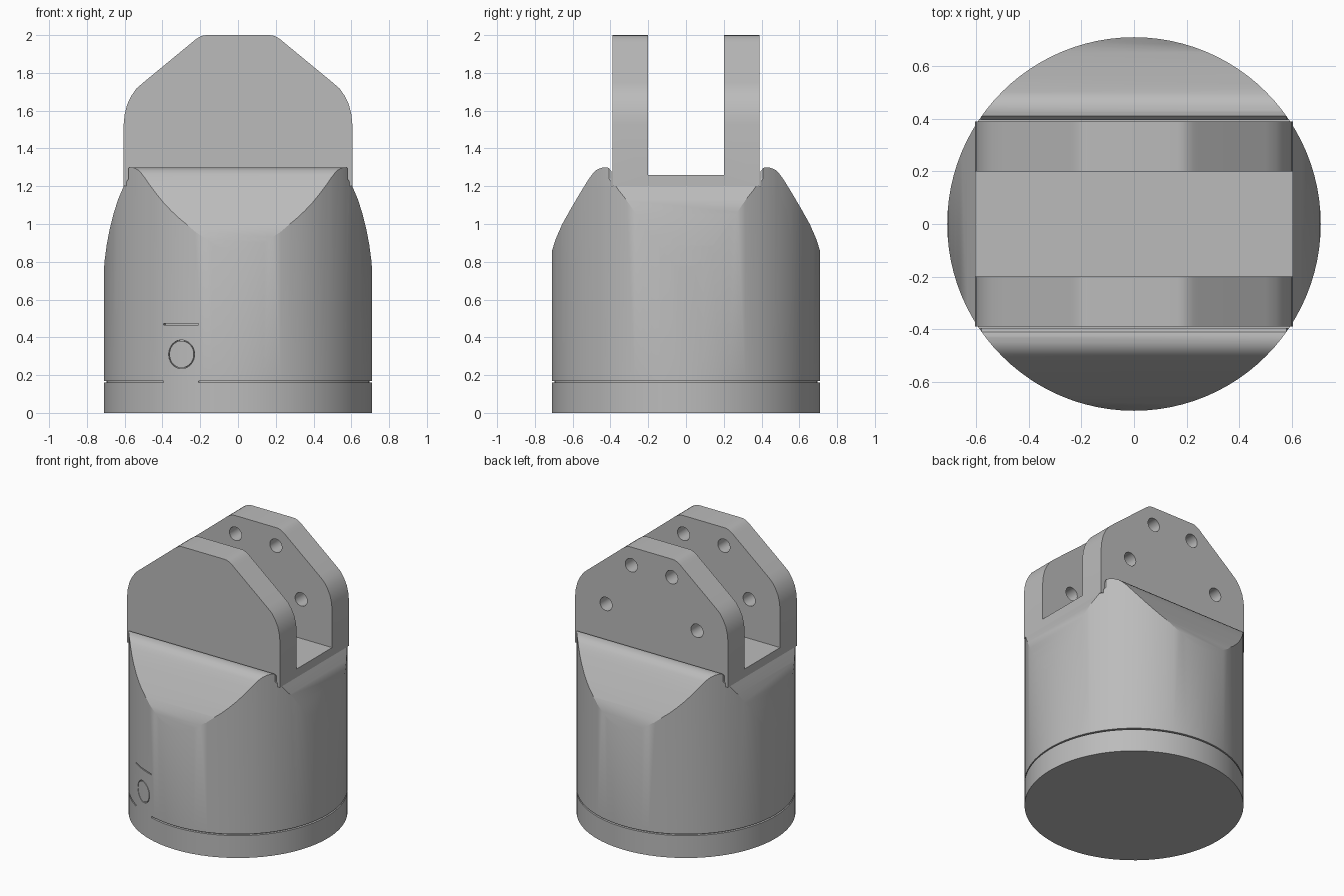
import bpy, bmesh, math
from mathutils import Vector, Matrix

if "Cube" in bpy.data.objects:
    bpy.data.objects.remove(bpy.data.objects["Cube"])

grey = bpy.data.materials.new("plain grey")
grey.use_nodes = True
grey.diffuse_color = (0.5, 0.5, 0.5, 1)
grey.node_tree.nodes["Principled BSDF"].inputs["Base Color"].default_value = (0.5, 0.5, 0.5, 1)

R = 0.71
SEGS = 96


def finish(name, bm):
    bmesh.ops.recalc_face_normals(bm, faces=bm.faces)
    mesh = bpy.data.meshes.new(name)
    bm.to_mesh(mesh)
    bm.free()
    mesh.materials.append(grey)
    obj = bpy.data.objects.new(name, mesh)
    bpy.context.collection.objects.link(obj)
    return obj


def prism(name, outline, axis, low, high):
    """Extrude a 2D outline along an axis; the outline uses the other two axes in order."""
    bm = bmesh.new()
    verts = []
    for p in outline:
        co = list(p)
        co.insert(axis, low)
        verts.append(bm.verts.new(co))
    face = bm.faces.new(verts)
    new = bmesh.ops.extrude_face_region(bm, geom=[face])["geom"]
    shift = Vector((0, 0, 0))
    shift[axis] = high - low
    bmesh.ops.translate(bm, vec=shift, verts=[g for g in new if isinstance(g, bmesh.types.BMVert)])
    return finish(name, bm)


def lathe(name, profile, matrix=Matrix(), closed=False, steps=SEGS):
    """Spin a profile of (radius, height) points around z."""
    bm = bmesh.new()
    rings = []
    for r, z in profile:
        rings.append([bm.verts.new((r * math.cos(2 * math.pi * i / steps),
                                    r * math.sin(2 * math.pi * i / steps), z)) for i in range(steps)])
    pairs = list(zip(rings, rings[1:]))
    if closed:
        pairs.append((rings[-1], rings[0]))
    else:
        bm.faces.new(rings[0])
        bm.faces.new(rings[-1])
    for a, b in pairs:
        for i in range(steps):
            j = (i + 1) % steps
            bm.faces.new((a[i], a[j], b[j], b[i]))
    bm.transform(matrix)
    return finish(name, bm)


def combine(obj, tool, operation):
    mod = obj.modifiers.new(operation.lower(), "BOOLEAN")
    mod.operation, mod.object, mod.solver = operation, tool, "EXACT"
    bpy.context.view_layer.objects.active = obj
    bpy.ops.object.modifier_apply(modifier=mod.name)
    bpy.data.objects.remove(tool)


def mirrored(half):
    return half + [(-a, b) for a, b in reversed(half)]


def smooth(obj):
    bpy.ops.object.select_all(action="DESELECT")
    obj.select_set(True)
    bpy.context.view_layer.objects.active = obj
    bpy.ops.object.shade_smooth_by_angle(angle=math.radians(28))


def arc(a, b, radius, steps=12):
    return [(radius * math.cos(a + (b - a) * i / steps),
             radius * math.sin(a + (b - a) * i / steps)) for i in range(steps + 1)]


# Round body with a narrow groove above the base ring
body = lathe("body", [(R, 0), (R, 0.16), (0.695, 0.161), (0.695, 0.169), (R, 0.17), (R, 1.3)])

# Front and back shoulders, with a seat for the bracket between the ridges
shoulder = [(0.8, -0.1), (0.8, 0.6), (0.715, 0.84), (0.69, 0.92), (0.655, 1.0), (0.61, 1.08), (0.56, 1.165),
            (0.515, 1.238), (0.495, 1.265), (0.475, 1.285), (0.45, 1.297), (0.425, 1.3), (0.41, 1.297),
            (0.395, 1.28), (0.395, 1.2)]
combine(body, prism("shoulder_tool", mirrored(shoulder), 0, -1, 1), "INTERSECT")

# Curved left and right sides
side = [(0.8, -0.1), (0.8, 0.5), (0.712, 0.71), (0.707, 0.8), (0.695, 0.89), (0.68, 0.97), (0.66, 1.05),
        (0.635, 1.13), (0.605, 1.2), (0.58, 1.24), (0.58, 1.4)]
combine(body, prism("side_tool", mirrored(side), 1, -1, 1), "INTERSECT")

# Engraved button outline and slit on the front
turn = math.atan2(-0.643, -0.3)
centre = Vector((R * math.cos(turn), R * math.sin(turn), 0.31))
aim = Matrix.Translation(centre) @ Matrix.Rotation(turn, 4, "Z") @ Matrix.Rotation(math.pi / 2, 4, "Y")
ring = [(0.071, -0.012), (0.076, -0.012), (0.076, 0.02), (0.071, 0.02)]
combine(body, lathe("button_tool", ring, aim, closed=True, steps=40), "DIFFERENCE")
a0, a1 = -math.acos(-0.395 / R), -math.acos(-0.21 / R)
combine(body, prism("slit_tool", arc(a0, a1, 0.69) + arc(a1, a0, 0.73), 2, 0.466, 0.473), "DIFFERENCE")
smooth(body)

# Short bridge that fills the groove below the button
bridge = prism("groove_bridge", arc(a0, a1, 0.69) + arc(a1, a0, R), 2, 0.16, 0.17)
smooth(bridge)

# Forked bracket: rounded plate outline with a slot between two cheeks
cheek = [(0.605, 1.2), (0.605, 1.53), (0.6, 1.58), (0.588, 1.63), (0.567, 1.675), (0.54, 1.715), (0.5, 1.75),
         (0.245, 1.96), (0.225, 1.977), (0.205, 1.99), (0.185, 1.998), (0.165, 2.0)]
bracket = prism("forked_bracket", mirrored(cheek), 1, -0.39, 0.39)
slot = [(-0.2, 1.26), (0.2, 1.26), (0.2, 2.2), (-0.2, 2.2)]
combine(bracket, prism("slot_tool", slot, 0, -1, 1), "DIFFERENCE")

# Bolt holes: through the back cheek, blind in the front cheek
for x, z in ((0.16, 1.87), (0.36, 1.54)):
    for s in (1, -1):
        place = Matrix.Translation((s * x, 0, z)) @ Matrix.Rotation(-math.pi / 2, 4, "X")
        combine(bracket, lathe("hole_tool", [(0.048, -0.33), (0.048, 0.6)], place, steps=32), "DIFFERENCE")
smooth(bracket)
